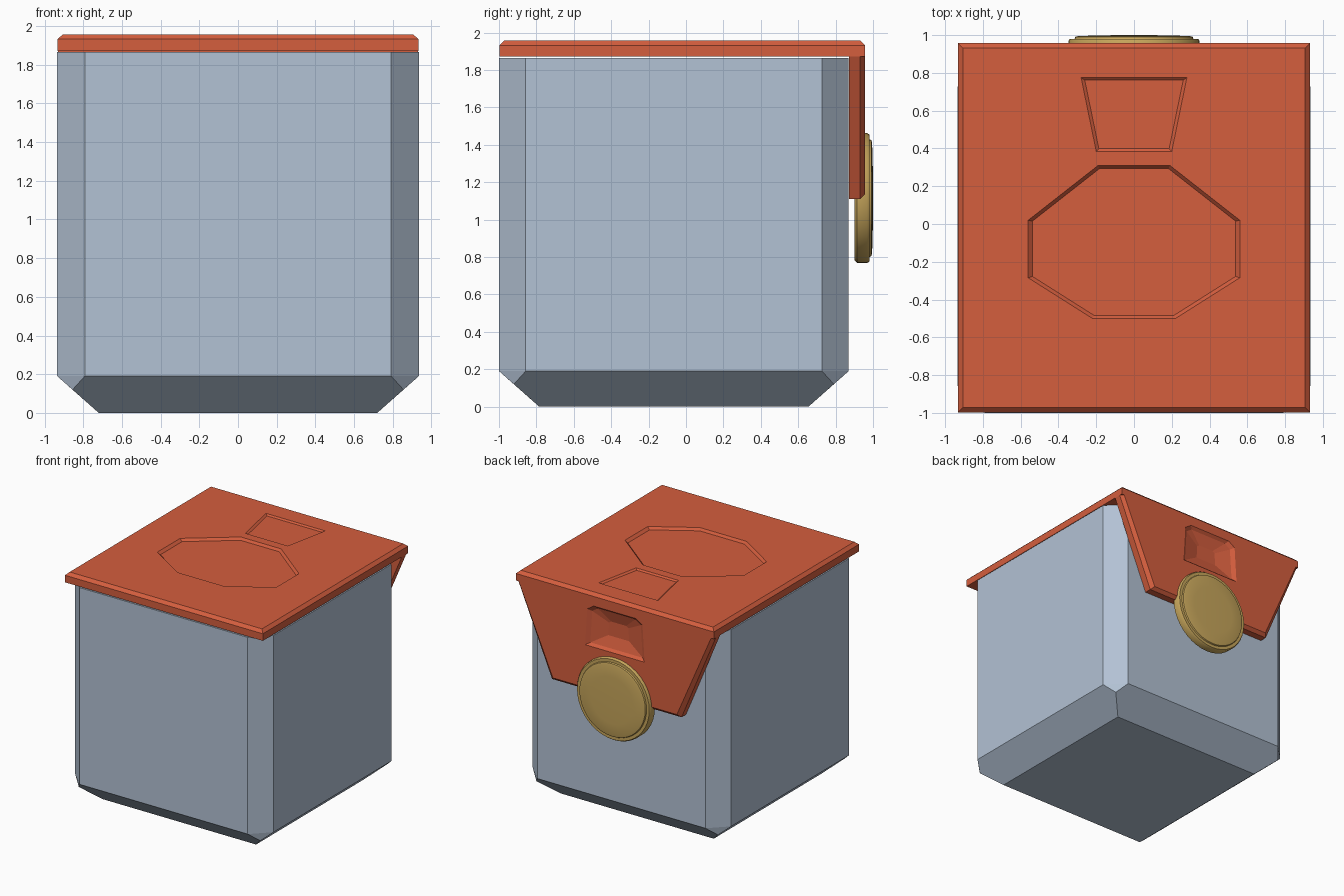
import bpy, bmesh, math

if "Cube" in bpy.data.objects:
    bpy.data.objects.remove(bpy.data.objects["Cube"])


def material(name, rgb):
    m = bpy.data.materials.new(name)
    m.diffuse_color = (*rgb, 1)
    m.use_nodes = True
    m.node_tree.nodes["Principled BSDF"].inputs["Base Color"].default_value = m.diffuse_color
    return m


RED = material("brick red", (0.66, 0.112, 0.048))
BLUE = material("pale blue grey", (0.45, 0.54, 0.66))
GOLD = material("brass", (0.57, 0.38, 0.105))


def finish(name, bm, mat):
    bmesh.ops.recalc_face_normals(bm, faces=bm.faces[:])
    me = bpy.data.meshes.new(name)
    bm.to_mesh(me)
    bm.free()
    me.materials.append(mat)
    ob = bpy.data.objects.new(name, me)
    bpy.context.collection.objects.link(ob)
    return ob


def loft(name, loops, mat):
    """Skin a stack of equal-length loops and cap both ends."""
    bm = bmesh.new()
    rings = [[bm.verts.new(p) for p in loop] for loop in loops]
    n = len(rings[0])
    for a, b in zip(rings, rings[1:]):
        for i in range(n):
            j = (i + 1) % n
            bm.faces.new((a[i], a[j], b[j], b[i]))
    bm.faces.new(rings[0])
    bm.faces.new(rings[-1])
    return finish(name, bm, mat)


def rect(x, y0, y1, z):
    return [(-x, y0, z), (x, y0, z), (x, y1, z), (-x, y1, z)]


def cut(target, cutter):
    cutter.hide_render = True
    cutter.hide_viewport = True
    cutter.display_type = 'WIRE'
    mod = target.modifiers.new(cutter.name, 'BOOLEAN')
    mod.operation = 'DIFFERENCE'
    mod.solver = 'EXACT'
    mod.object = cutter


# body: box with chamfered corners and a sloped base
YC, HX, HY, C, IN = -0.065, 0.935, 0.935, 0.143, 0.215
bm = bmesh.new()
for sx in (-1, 1):
    for sy in (-1, 1):
        pts = [(HX - IN, HY - IN, 0), (HX - IN * 0.37, HY - IN * 0.37, 0.12)]
        for z in (0.19, 1.865):
            pts += [(HX, HY - C, z), (HX - C, HY, z)]
        for x, y, z in pts:
            bm.verts.new((sx * x, YC + sy * y, z))
bmesh.ops.convex_hull(bm, input=bm.verts[:])
bmesh.ops.dissolve_limit(bm, angle_limit=0.01, verts=bm.verts[:], edges=bm.edges[:])
finish("body", bm, BLUE)

# lid plate with a bevelled top edge
lid = loft("lid", [rect(0.932, -0.997, 0.957, 1.872),
                   rect(0.932, -0.997, 0.957, 1.932),
                   rect(0.906, -0.971, 0.931, 1.957)], RED)

# shallow octagonal recess in the lid
half = [(0.19, 0.31), (0.56, 0.02), (0.56, -0.285), (0.22, -0.5)]
octagon = half + [(-x, y) for x, y in reversed(half)]


def sunk(outline, cy, k, depth):
    inner = [(x * k, cy + (y - cy) * k) for x, y in outline]
    return [[(x, y, 2.0) for x, y in outline],
            [(x, y, 1.957) for x, y in outline],
            [(x, y, 1.957 - depth) for x, y in inner]]


cut(lid, loft("octagon_cutter", sunk(octagon, -0.1, 0.96, 0.02), RED))

# tapered recess behind it
tab = [(-0.28, 0.775), (0.28, 0.775), (0.2, 0.385), (-0.2, 0.385)]
cut(lid, loft("tab_cutter", sunk(tab, 0.58, 0.93, 0.012), RED))


# hanging flap, tapering downward, bevelled on its outer face
def flap_loop(y, d):
    return [(-0.932 + d, y, 1.872), (0.932 - d, y, 1.872),
            (0.61 - d, y, 1.11 + d), (-0.61 + d, y, 1.11 + d)]


flap = loft("flap", [flap_loop(0.872, 0), flap_loop(0.931, 0),
                     flap_loop(0.957, 0.026)], RED)


# recessed pocket in the flap
def pocket_loop(y, k):
    pts = [(0.2, 1.85), (0.26, 1.81), (0.28, 1.5)]
    pts += [(-x, z) for x, z in reversed(pts)]
    return [(x * k, y, 1.67 + (z - 1.67) * k) for x, z in pts]


cut(flap, loft("pocket_cutter", [pocket_loop(1.0, 1), pocket_loop(0.957, 1),
                                 pocket_loop(0.935, 0.88),
                                 pocket_loop(0.905, 0.35)], RED))

# round clasp button with a stepped rim and a slight dome
profile = [(0.33, 0.9), (0.348, 0.915), (0.348, 0.968), (0.34, 0.98),
           (0.315, 0.98), (0.31, 0.991), (0.295, 0.995), (0.2, 0.998), (0.08, 1.0)]
SEG = 40
loops = [[(r * math.cos(2 * math.pi * i / SEG), y,
           1.115 + r * math.sin(2 * math.pi * i / SEG)) for i in range(SEG)]
         for r, y in profile]
button = loft("clasp_button", loops, GOLD)
bpy.context.view_layer.objects.active = button
button.select_set(True)
bpy.ops.object.shade_smooth_by_angle(angle=math.radians(50))
